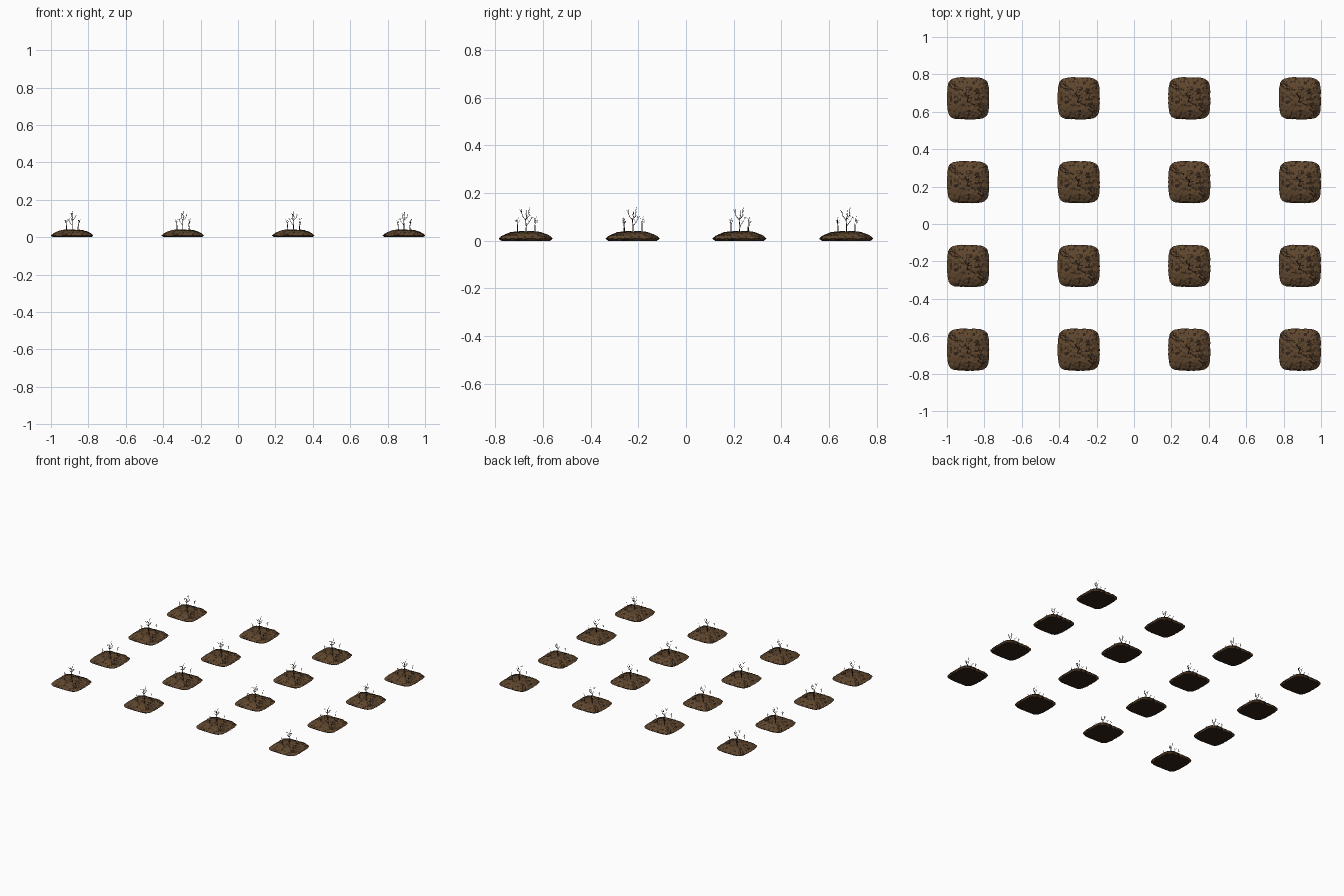
import bpy, bmesh, random
from mathutils import Vector

if "Cube" in bpy.data.objects:
    bpy.data.objects.remove(bpy.data.objects["Cube"])

random.seed(7)


def material(name, rgb):
    m = bpy.data.materials.new(name)
    m.diffuse_color = (*rgb, 1)
    m.use_nodes = True
    m.node_tree.nodes["Principled BSDF"].inputs["Base Color"].default_value = m.diffuse_color
    return m


SOIL = material("soil", (0.115, 0.062, 0.027))
DARK = material("dark_soil", (0.03, 0.017, 0.009))
BARK = material("bark", (0.035, 0.024, 0.016))

HALF, N = 0.112, 18
PROFILE = [(0, 0.040), (0.3, 0.039), (0.55, 0.036), (0.75, 0.028), (0.88, 0.020), (1, 0.009)]


def profile_height(r):
    for (r0, z0), (r1, z1) in zip(PROFILE, PROFILE[1:]):
        if r <= r1:
            return z0 + (z1 - z0) * (r - r0) / (r1 - r0)
    return PROFILE[-1][1]


# Lumpy rounded-square mound of soil with a flat underside
def mound_mesh():
    bm = bmesh.new()
    bmesh.ops.create_grid(bm, x_segments=N, y_segments=N, size=1)
    for v in bm.verts:
        x, y = v.co.x, v.co.y
        m = max(abs(x), abs(y))
        if m > 1e-6:
            k = m / (abs(x) ** 4.5 + abs(y) ** 4.5) ** (1 / 4.5)
            x, y = x * k, y * k
        j = 0.025 if m < 0.99 else 0.012
        x += random.uniform(-j, j)
        y += random.uniform(-j, j)
        z = profile_height(min(m, 1)) + random.uniform(-0.0022, 0.0022)
        v.co = (x * HALF, y * HALF, z)
    rim = [e for e in bm.edges if e.is_boundary]
    low = bmesh.ops.extrude_edge_only(bm, edges=rim)["geom"]
    for v in (g for g in low if isinstance(g, bmesh.types.BMVert)):
        v.co = (v.co.x * 0.9, v.co.y * 0.9, 0)
    under = bmesh.ops.holes_fill(bm, edges=[e for e in bm.edges if e.is_boundary])["faces"]
    for f in under:
        f.material_index = 1
    top = [f for f in bm.faces if f not in under]
    bmesh.ops.triangulate(bm, faces=top)
    # Scattered dark clods
    for f in bm.faces:
        if len(f.verts) == 3 and random.random() < 0.2:
            f.material_index = 1
    bmesh.ops.recalc_face_normals(bm, faces=bm.faces)
    me = bpy.data.meshes.new("soil_mound")
    bm.to_mesh(me)
    bm.free()
    me.materials.append(SOIL)
    me.materials.append(DARK)
    return me


# Bare sapling: a forked main stem and shorter shoots around it
def sapling_mesh():
    cu = bpy.data.curves.new("sapling", 'CURVE')
    cu.dimensions = '3D'
    cu.bevel_depth = 1
    cu.bevel_resolution = 0
    cu.use_fill_caps = True

    def twig(points, r0, r1):
        s = cu.splines.new('POLY')
        s.points.add(len(points) - 1)
        for i, p in enumerate(points):
            s.points[i].co = (*p, 1)
            s.points[i].radius = r0 + (r1 - r0) * i / (len(points) - 1)

    def side_twigs(points, count, length, r):
        for i in range(count):
            a, b = random.choice(list(zip(points, points[1:])))
            p = Vector(a).lerp(Vector(b), random.uniform(0.4, 1))
            d = Vector((random.uniform(-1, 1), random.uniform(-1, 1), random.uniform(0.4, 1))).normalized()
            mid = p + d * length * 0.55
            end = mid + Vector((d.x * 0.3, d.y * 0.3, 0.9)).normalized() * length * 0.45
            twig([p, mid, end], r, r * 0.5)

    trunk = [(0, 0, 0.03), (0.001, 0.002, 0.06), (0, -0.001, 0.088)]
    twig(trunk, 0.0024, 0.0016)
    fork = (0, -0.001, 0.088)
    limbs = [
        [fork, (0.004, 0.014, 0.105), (0.001, 0.012, 0.125), (0.004, 0.018, 0.141)],
        [fork, (-0.006, -0.014, 0.104), (-0.005, -0.018, 0.122), (-0.01, -0.026, 0.13)],
        [fork, (0.014, 0.004, 0.102), (0.022, 0.003, 0.118)],
        [(0.001, 0.002, 0.062), (-0.012, 0.016, 0.08), (-0.02, 0.026, 0.1)],
    ]
    for limb in limbs:
        twig(limb, 0.0015, 0.0007)
        side_twigs(limb, 3, 0.016, 0.0008)
    shoots = [(-0.03, -0.036, 0.09), (0.03, -0.034, 0.084), (0.034, 0.036, 0.094), (-0.028, 0.04, 0.08)]
    for x, y, h in shoots:
        pts = [(x, y, 0.028), (x * 1.05, y, 0.06), (x * 1.15, y * 1.05, h)]
        twig(pts, 0.0015, 0.0006)
        side_twigs(pts[1:], 4, 0.016, 0.0007)

    tmp = bpy.data.objects.new("sapling_curve", cu)
    bpy.context.collection.objects.link(tmp)
    dg = bpy.context.evaluated_depsgraph_get()
    me = bpy.data.meshes.new_from_object(tmp.evaluated_get(dg))
    bpy.data.objects.remove(tmp)
    me.materials.clear()
    me.materials.append(BARK)
    return me


# Planting grid, four by four
mound, sapling = mound_mesh(), sapling_mesh()
for i in range(4):
    for j in range(4):
        for name, me in (("soil_mound", mound), ("sapling", sapling)):
            ob = bpy.data.objects.new(f"{name}_{i}_{j}", me)
            ob.location = (-0.887 + i * 0.5913, -0.672 + j * 0.448, 0)
            bpy.context.collection.objects.link(ob)
